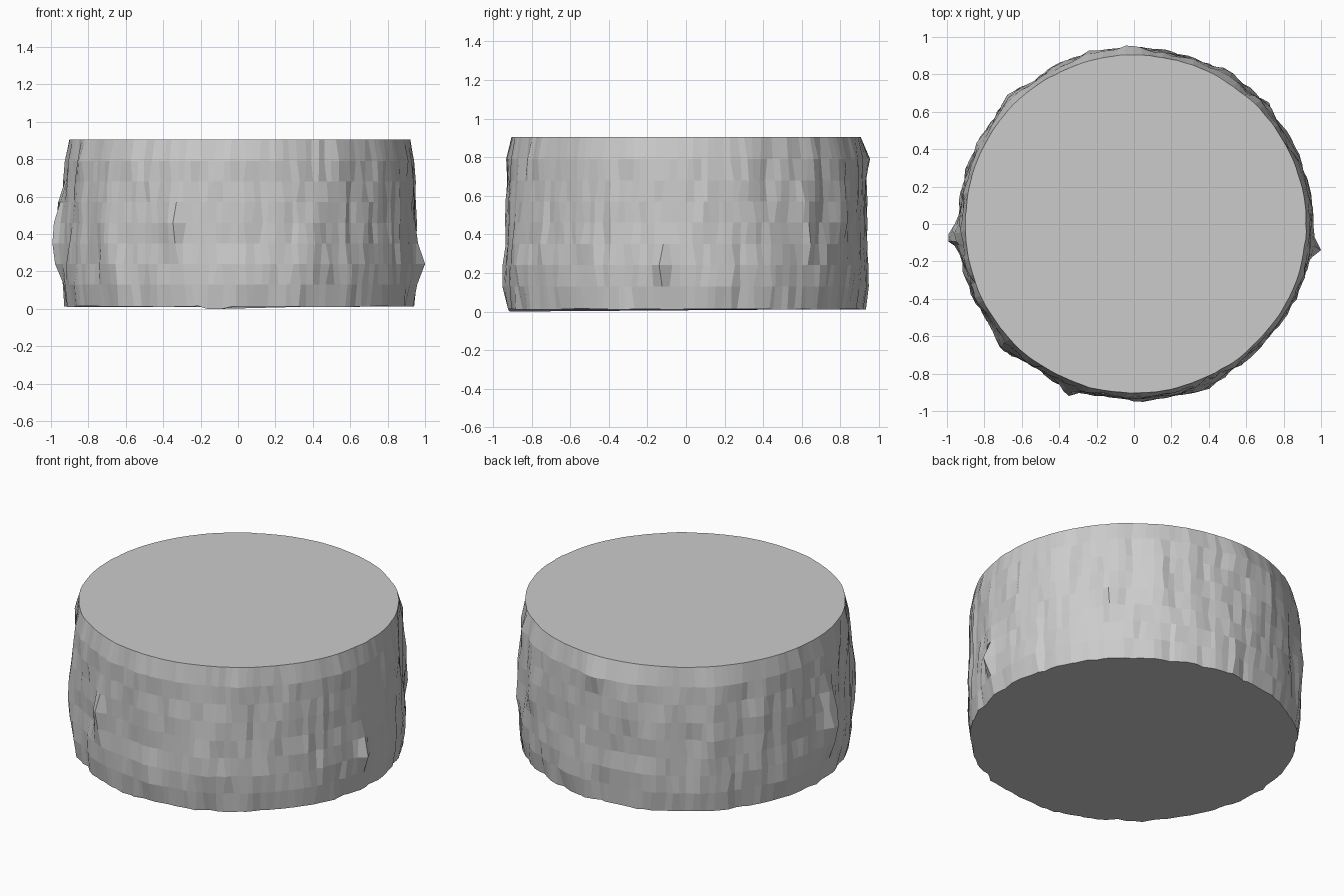
import bpy, bmesh, math, random
from mathutils import Vector, noise

if "Cube" in bpy.data.objects:
    bpy.data.objects.remove(bpy.data.objects["Cube"])

random.seed(7)
SEG = 144
# (height, mean radius) of each bark band edge
RINGS = [(0.012, 0.920), (0.13, 0.935), (0.24, 0.938), (0.35, 0.934), (0.46, 0.932),
         (0.57, 0.930), (0.68, 0.926), (0.79, 0.923), (0.905, 0.903)]
# Knots: angle in degrees, height, outward size, angular width, height spread
KNOTS = [(184, 0.40, 0.065, 3.5, 0.20), (-8, 0.24, 0.06, 2.5, 0.10),
         (249, 0.42, 0.05, 2.5, 0.16), (224, 0.35, 0.03, 5, 0.25),
         (90, 0.79, 0.03, 6, 0.12), (104, 0.70, 0.03, 6, 0.20),
         (134, 0.50, 0.025, 5, 0.30), (60, 0.55, 0.03, 5, 0.30),
         (43, 0.45, 0.02, 4, 0.30), (292, 0.30, 0.025, 5, 0.20),
         (271, 0.20, 0.02, 4, 0.12), (152, 0.55, 0.025, 4, 0.2)]


def bark_radius(deg, z, mean, level):
    a = math.radians(deg)
    c, s = math.cos(a), math.sin(a)
    rough = 0.25 if level == len(RINGS) - 1 else 1.0
    # vertical ridges, then finer chips that differ between bands
    r = mean + rough * 0.014 * noise.noise(Vector((c * 5, s * 5, z * 1.5)))
    r += rough * 0.016 * noise.noise(Vector((c * 13, s * 13, z * 5 + 9)))
    r += rough * 0.004 * random.uniform(-1, 1)
    for k, h, size, width, spread in KNOTS:
        d = (deg - k + 180) % 360 - 180
        r += rough * size * math.exp(-(d / width) ** 2 - ((z - h) / spread) ** 2)
    return r


# Stump: stacked rough rings with flat cut faces
bm = bmesh.new()
rings = []
for level, (z, mean) in enumerate(RINGS):
    ring = []
    for i in range(SEG):
        deg = 360 / SEG * (i + random.uniform(-0.3, 0.3))
        a = math.radians(deg)
        r = bark_radius(deg, z, mean, level)
        shift = 0.018 * (0.5 + 0.5 * math.cos(a))
        dz = 0.0
        if level == 0:
            dz = 0.006 * noise.noise(Vector((math.cos(a) * 3, math.sin(a) * 3, 2)))
            if abs(deg - 263) < 4:
                dz = -0.012
        ring.append(bm.verts.new(((r + shift) * math.cos(a), r * math.sin(a), z + dz)))
    rings.append(ring)
for lo, hi in zip(rings, rings[1:]):
    for i in range(SEG):
        j = (i + 1) % SEG
        bm.faces.new((lo[i], lo[j], hi[j], hi[i]))
bm.faces.new(rings[-1])
bm.faces.new(rings[0][::-1])
bmesh.ops.recalc_face_normals(bm, faces=bm.faces)

mesh = bpy.data.meshes.new("stump")
bm.to_mesh(mesh)
bm.free()
bpy.context.collection.objects.link(bpy.data.objects.new("stump", mesh))
